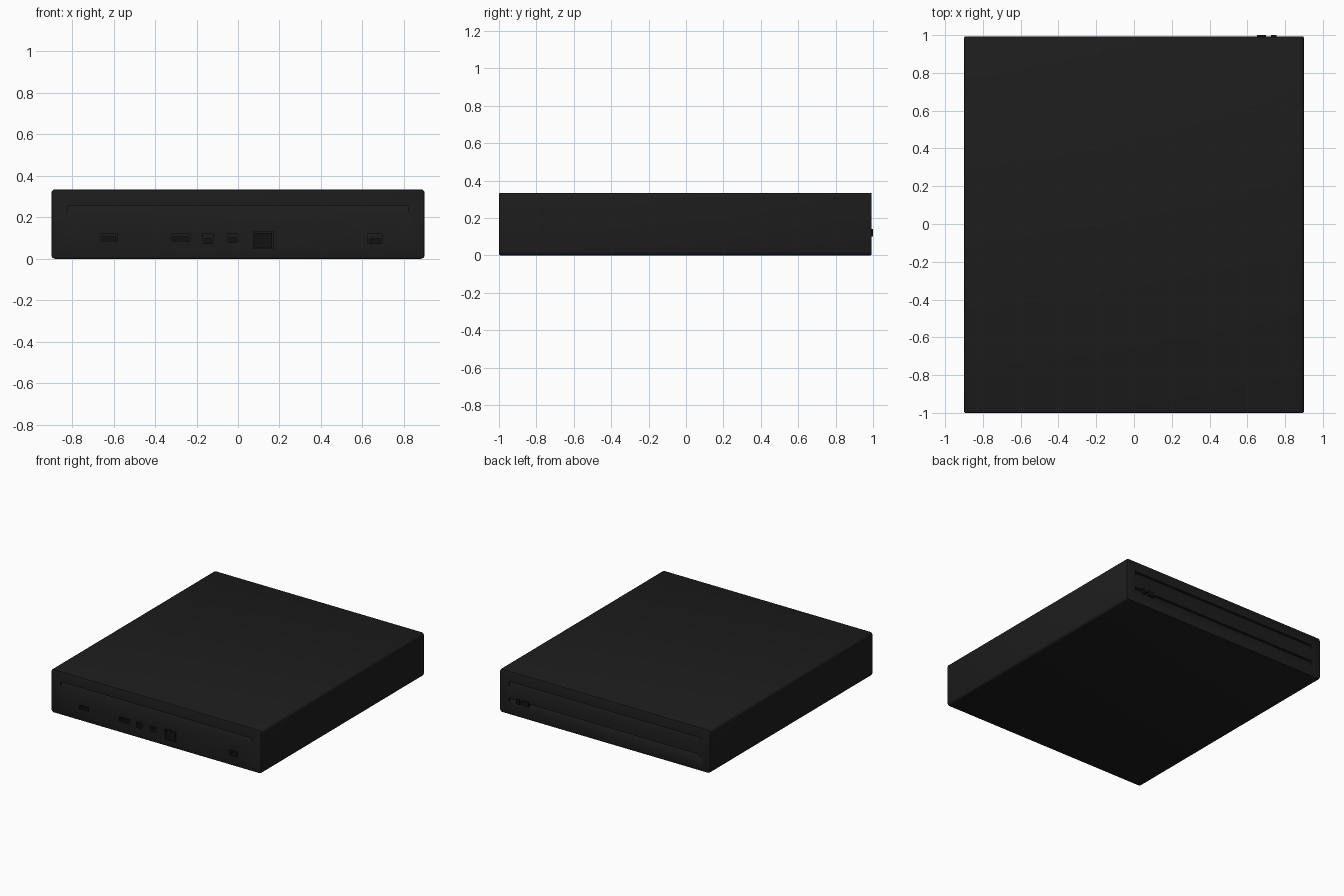
import bpy, bmesh
from mathutils import Vector

if "Cube" in bpy.data.objects:
    bpy.data.objects.remove(bpy.data.objects["Cube"])

FRONT, BACK, H = -1.0, 0.993, 0.335


def material(name, v):
    m = bpy.data.materials.new(name)
    m.diffuse_color = (v, v, v, 1)
    m.use_nodes = True
    m.node_tree.nodes["Principled BSDF"].inputs["Base Color"].default_value = m.diffuse_color
    return m


CASE = material("case_black", 0.012)
PORT = material("port_black", 0.006)


def add_box(bm, lo, hi):
    geo = bmesh.ops.create_cube(bm, size=1)["verts"]
    lo, hi = Vector(lo), Vector(hi)
    for v in geo:
        v.co = Vector((lo[i] + (v.co[i] + 0.5) * (hi[i] - lo[i]) for i in range(3)))


def finish(bm, name, mat):
    bmesh.ops.recalc_face_normals(bm, faces=bm.faces)
    me = bpy.data.meshes.new(name)
    bm.to_mesh(me)
    bm.free()
    me.materials.append(mat)
    ob = bpy.data.objects.new(name, me)
    bpy.context.collection.objects.link(ob)
    return ob


def box(name, lo, hi, mat):
    bm = bmesh.new()
    add_box(bm, lo, hi)
    return finish(bm, name, mat)


def add_wedge(bm, face_y, inward, z0, z1, depth=0.02):
    # long groove whose floor slopes in from its lower edge
    out, deep = face_y - inward * 0.01, face_y + inward * depth
    prof = [(out, z0), (face_y, z0), (deep, z1), (out, z1)]
    a = [bm.verts.new((-0.82, y, z)) for y, z in prof]
    b = [bm.verts.new((0.82, y, z)) for y, z in prof]
    bm.faces.new(a)
    bm.faces.new(b[::-1])
    for i in range(4):
        j = (i + 1) % 4
        bm.faces.new((a[i], b[i], b[j], a[j]))


# Case: rounded long edges, small soft rim on front and back
bm = bmesh.new()
add_box(bm, (-0.9, FRONT, 0), (0.9, BACK, H))
long_edges = [e for e in bm.edges if abs(e.verts[0].co.y - e.verts[1].co.y) > 1]
bmesh.ops.bevel(bm, geom=long_edges, offset=0.02, segments=4, profile=0.5, affect='EDGES')
case = finish(bm, "case", CASE)
rim = case.modifiers.new("rim", 'BEVEL')
rim.width, rim.segments, rim.limit_method, rim.angle_limit = 0.008, 2, 'ANGLE', 0.8

# Grooves and front port openings
ports = [(-0.66, -0.58, 0.085, 0.12), (-0.32, -0.23, 0.085, 0.12),
         (-0.17, -0.12, 0.075, 0.12), (-0.05, 0.0, 0.08, 0.12),
         (0.625, 0.695, 0.075, 0.12)]
bm = bmesh.new()
add_wedge(bm, FRONT, 1, 0.215, 0.255)
add_wedge(bm, BACK, -1, 0.215, 0.255)
add_wedge(bm, BACK, -1, 0.085, 0.125)
for x0, x1, z0, z1 in ports:
    add_box(bm, (x0, FRONT - 0.02, z0), (x1, FRONT + 0.03, z1))
add_box(bm, (0.075, FRONT - 0.02, 0.05), (0.17, FRONT + 0.012, 0.13))
cutter = finish(bm, "opening_cutter", CASE)
cutter.hide_render = True
cutter.hide_set(True)
cut = case.modifiers.new("openings", 'BOOLEAN')
cut.operation, cut.solver, cut.object = 'DIFFERENCE', 'EXACT', cutter

# Bake the case and drop the cutter
bpy.context.view_layer.update()
baked = bpy.data.meshes.new_from_object(
    case.evaluated_get(bpy.context.evaluated_depsgraph_get()))
case.modifiers.clear()
case.data = baked
bpy.data.objects.remove(cutter)
bpy.ops.object.select_all(action='DESELECT')
case.select_set(True)
bpy.context.view_layer.objects.active = case
bpy.ops.object.shade_smooth_by_angle(angle=0.6)

# Tongues inside the front ports, and the square power button
for x0, x1, z0, z1 in ports:
    box("port_tongue", (x0 + 0.008, FRONT + 0.01, z0 - 0.002),
        (x1 - 0.008, FRONT + 0.032, z0 + 0.022), PORT)
box("power_button", (0.08, FRONT + 0.003, 0.055), (0.165, FRONT + 0.02, 0.125), PORT)

# Small rear connectors standing just proud of the back
for x0, x1 in ((0.65, 0.70), (0.725, 0.755)):
    box("rear_connector", (x0, BACK - 0.02, 0.1), (x1, 1.0, 0.14), PORT)
